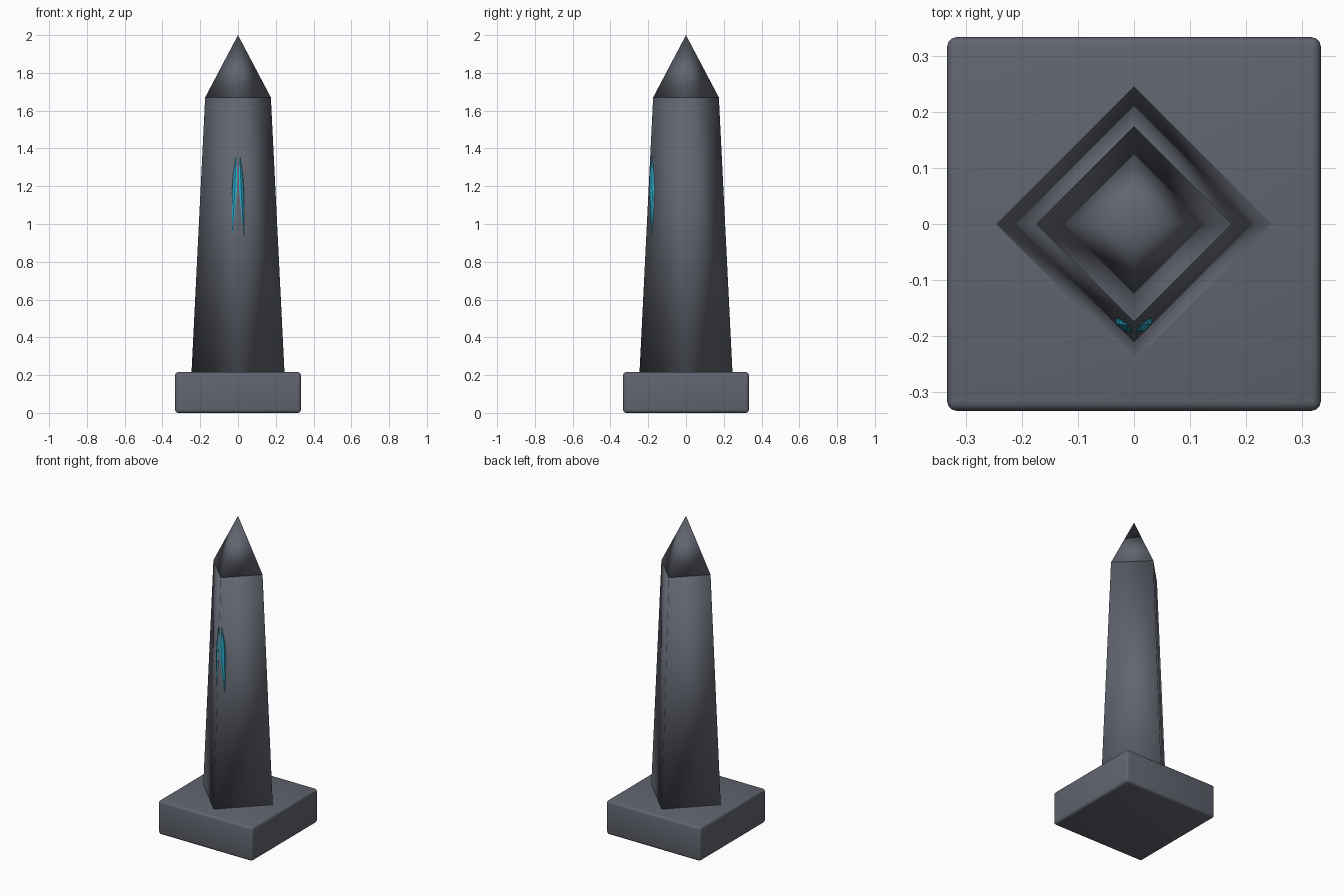
import bpy
import bmesh
from math import cos, sin, pi
from mathutils import Vector

cube = bpy.data.objects.get("Cube")
if cube:
    bpy.data.objects.remove(cube, do_unlink=True)


def make_material(name, rgb):
    mat = bpy.data.materials.new(name)
    mat.use_nodes = True
    mat.diffuse_color = (*rgb, 1)
    mat.node_tree.nodes["Principled BSDF"].inputs["Base Color"].default_value = (*rgb, 1)
    return mat


stone = make_material("slate grey stone", (0.12, 0.13, 0.16))
glow = make_material("cyan crystal", (0.03, 0.45, 0.65))


def four_sided(name, r_low, r_high, z_low, z_high):
    """Closed, fully smooth four-sided cone with its corners on the axes."""
    bpy.ops.mesh.primitive_cone_add(vertices=4, radius1=r_low, radius2=r_high,
                                    depth=z_high - z_low,
                                    location=(0, 0, (z_low + z_high) / 2))
    obj = bpy.context.object
    obj.name = name
    obj.data.materials.append(stone)
    bpy.ops.object.shade_smooth()
    return obj


# Square plinth with softened edges
bpy.ops.mesh.primitive_cube_add(size=1, location=(0, 0, 0.108))
plinth = bpy.context.object
plinth.name = "plinth"
plinth.scale = (0.666, 0.666, 0.216)
bpy.ops.object.transform_apply(location=False, rotation=False, scale=True)
plinth.data.materials.append(stone)
bevel = plinth.modifiers.new("soft edges", 'BEVEL')
bevel.width = 0.016
bevel.segments = 3
bpy.ops.object.shade_smooth()

# Tapered shaft and pointed cap
four_sided("shaft", 0.246, 0.174, 0.216, 1.67)
four_sided("pointed_cap", 0.174, 0, 1.67, 2.0)


# Slim crystal shards set into the two front faces
def shard(name, side):
    top = Vector((side * 0.01, -0.181, 1.365))
    bottom = Vector((side * 0.031, -0.179, 0.93))
    wide = Vector((side, 1, 0)).normalized() * 0.018
    deep = Vector((side, -1, 0)).normalized() * 0.008
    bm = bmesh.new()
    for t, size in ((0, 0), (0.25, 0.9), (0.45, 1), (0.7, 0.6), (1, 0)):
        centre = top.lerp(bottom, t)
        if size == 0:
            bm.verts.new(centre)
            continue
        for i in range(6):
            a = i * pi / 3
            bm.verts.new(centre + wide * cos(a) * size + deep * sin(a) * size)
    bmesh.ops.convex_hull(bm, input=bm.verts[:])
    bmesh.ops.recalc_face_normals(bm, faces=bm.faces[:])
    mesh = bpy.data.meshes.new(name)
    bm.to_mesh(mesh)
    bm.free()
    mesh.materials.append(glow)
    bpy.context.collection.objects.link(bpy.data.objects.new(name, mesh))


shard("left_shard", 1)
shard("right_shard", -1)
